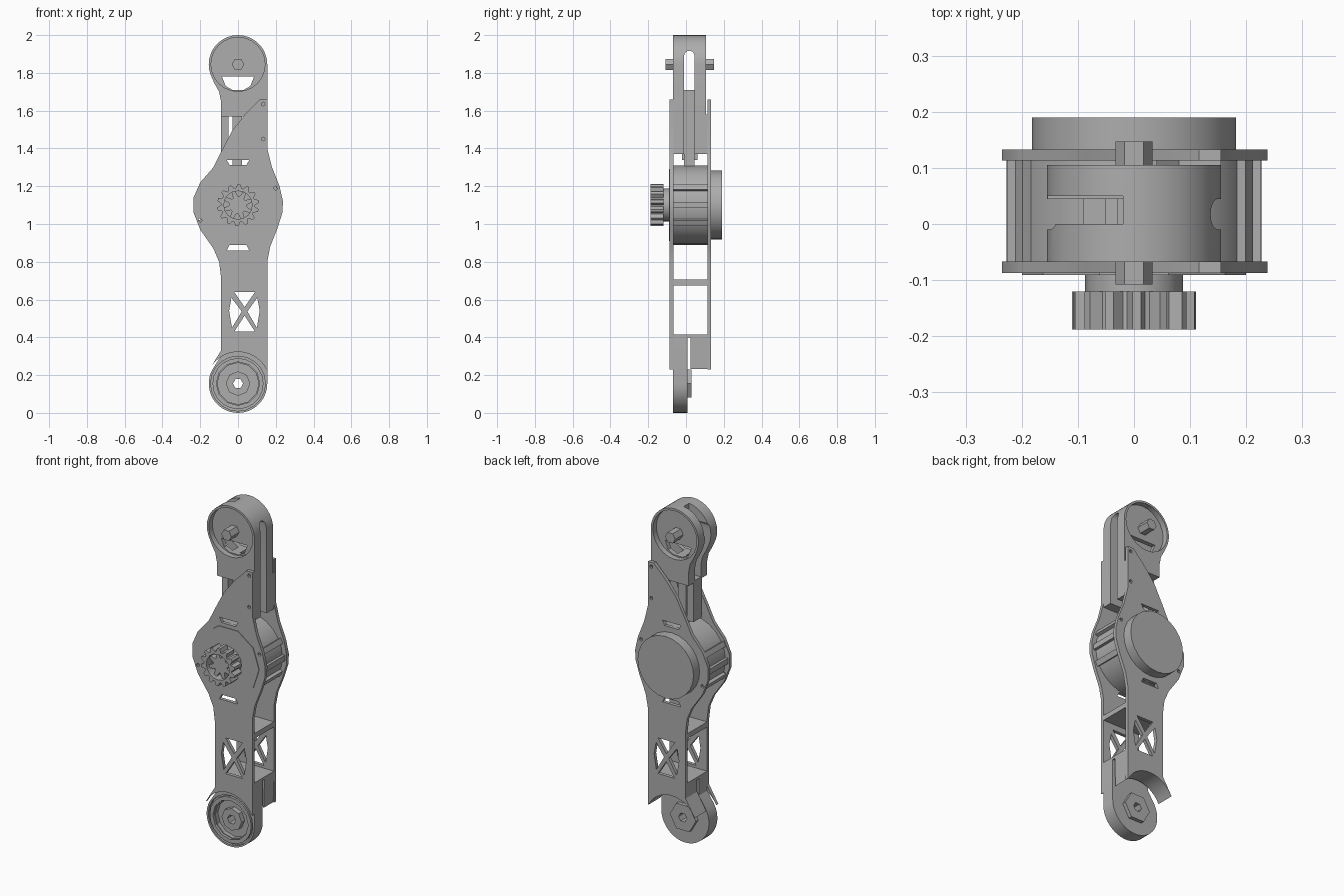
import bpy, bmesh, math
from mathutils import Vector

if "Cube" in bpy.data.objects:
    bpy.data.objects.remove(bpy.data.objects["Cube"])

GREY = (0.42, 0.42, 0.42, 1)
mat = bpy.data.materials.new("plain grey")
mat.use_nodes = True
mat.diffuse_color = GREY
mat.node_tree.nodes["Principled BSDF"].inputs["Base Color"].default_value = GREY

HUB, TOP, FOOT = (0, 1.1), (0, 1.845), (0, 0.155)


def arc(c, r, a0, a1, n):
    """Points on an arc in the x-z plane, angles in degrees."""
    angles = [math.radians(a0 + (a1 - a0) * i / n) for i in range(n + 1)]
    return [(c[0] + r * math.cos(a), c[1] + r * math.sin(a)) for a in angles]


def disc(c, r, n=32):
    return arc(c, r, 0, 360, n)[:-1]


def rect(x0, x1, z0, z1):
    return [(x0, z0), (x1, z0), (x1, z1), (x0, z1)]


def prism(name, pts, lo, hi, axis="y"):
    """Extrude an outline along y (points are x, z) or x (points are y, z)."""
    def place(p, d):
        return (p[0], d, p[1]) if axis == "y" else (d, p[0], p[1])
    bm = bmesh.new()
    base = bm.faces.new([bm.verts.new(place(p, lo)) for p in pts])
    ext = bmesh.ops.extrude_face_region(bm, geom=[base])
    moved = [v for v in ext["geom"] if isinstance(v, bmesh.types.BMVert)]
    shift = Vector(place((0, 0), hi - lo))
    bmesh.ops.translate(bm, vec=shift, verts=moved)
    bmesh.ops.recalc_face_normals(bm, faces=bm.faces)
    mesh = bpy.data.meshes.new(name)
    bm.to_mesh(mesh)
    bm.free()
    mesh.materials.append(mat)
    ob = bpy.data.objects.new(name, mesh)
    bpy.context.collection.objects.link(ob)
    return ob


def cut(ob, *cutters):
    """Cut prisms given as (points, lo, hi[, axis]) out of an object."""
    bpy.context.view_layer.objects.active = ob
    for c in cutters:
        tool = prism("cutter", *c)
        tool.hide_render = True
        mod = ob.modifiers.new("cut", "BOOLEAN")
        mod.operation, mod.solver, mod.object = "DIFFERENCE", "EXACT", tool
        bpy.ops.object.modifier_apply(modifier=mod.name)
        bpy.data.objects.remove(tool)
    return ob


# Side plates: waisted outline, slanted top and an arched lower end
outline = [(0.155, 0.23), (0.155, 0.8), (0.17, 0.88), (0.21, 0.98), (0.235, 1.06),
           (0.238, 1.12), (0.22, 1.2), (0.18, 1.3), (0.155, 1.4), (0.155, 1.66),
           (0.116, 1.66), (0.037, 1.58), (-0.03, 1.495), (-0.085, 1.39),
           (-0.13, 1.3), (-0.2, 1.22), (-0.235, 1.14), (-0.235, 1.06),
           (-0.2, 0.97), (-0.13, 0.87), (-0.1, 0.8), (-0.09, 0.72), (-0.09, 0.33)]
outline += arc(FOOT, 0.168, 153, 27, 14)
windows = [[(-0.02, 0.64), (0.09, 0.64), (0.035, 0.56)],
           [(-0.02, 0.43), (0.09, 0.43), (0.035, 0.515)],
           [(-0.035, 0.61), (-0.047, 0.54), (-0.032, 0.45), (0.02, 0.537)],
           [(0.102, 0.61), (0.115, 0.54), (0.1, 0.45), (0.05, 0.537)]]
notches = [[(-0.06, HUB[1] + s * 0.24), (0.06, HUB[1] + s * 0.24), (0.045, HUB[1] + s * 0.212),
            (-0.045, HUB[1] + s * 0.212)] for s in (-1, 1)]
screws = [disc(p, 0.01, 8) for p in ((0.133, 1.635), (0.133, 1.45), (0.2, 1.19), (-0.2, 1.02))]
for name, lo in (("front_plate", -0.087), ("back_plate", 0.113)):
    cut(prism(name, outline, lo, lo + 0.02),
        *[(p, lo - 0.02, lo + 0.04) for p in windows + notches + screws])

# Motor drum between the plates, with ribs on both sides
prism("motor_drum", disc(HUB, 0.21, 24), -0.068, 0.114)
for side in (0, 180):
    for a in (-25, 0, 25):
        pts = arc(HUB, 0.2, side + a - 4, side + a + 4, 2) + arc(HUB, 0.227, side + a + 4, side + a - 4, 2)
        prism("motor_rib", pts, -0.068, 0.114)
prism("motor_cap", disc(HUB, 0.182, 24), 0.13, 0.19)
prism("front_bearing_plate", disc(HUB, 0.2, 10), -0.091, -0.08)

# Output pinion: hub, toothed ring and a star inside it
prism("pinion_hub", disc(HUB, 0.087, 16), -0.125, -0.085)


def toothed(n, r_out, r_in):
    pts = []
    for i in range(n):
        for r, f in ((r_in, 0), (r_out, 0.25), (r_out, 0.55), (r_in, 0.8)):
            a = 2 * math.pi * (i + f) / n
            pts.append((HUB[0] + r * math.cos(a), HUB[1] + r * math.sin(a)))
    return pts


cut(prism("pinion", toothed(14, 0.111, 0.09), -0.188, -0.12),
    (disc(HUB, 0.075, 16), -0.2, -0.135))
prism("pinion_star", toothed(8, 0.075, 0.045), -0.165, -0.13)

# Upper fork: rounded head, recessed faces, belt slot from side to side
head = [(0.155, 1.57), (0.155, 1.845)] + arc(TOP, 0.155, 0, 200, 20)[1:]
head += [(-0.125, 1.745), (-0.1, 1.7), (-0.09, 1.65), (-0.09, 1.57)]
window = [(-0.085, 1.78), (0.085, 1.78), (0.065, 1.73), (0.03, 1.71), (-0.03, 1.71), (-0.065, 1.73)]
slot = [(-0.01, 1.3), (0.045, 1.3)] + arc((0.0175, 1.89), 0.0275, 0, 180, 8)
cut(prism("upper_fork", head, -0.068, 0.105),
    (disc(TOP, 0.143, 24), -0.1, -0.035), (disc(TOP, 0.143, 24), 0.072, 0.15),
    (window, -0.1, 0.15), (slot, -0.3, 0.3, "x"),
    (rect(0, 0.05, 1.85, 2.1), -0.3, -0.02, "x"))

# Fork legs running down between the plates
for y0, y1 in ((-0.068, -0.01), (0.045, 0.113)):
    prism("fork_leg", [(0.08, 1.58), (0.155, 1.58), (0.155, 1.37), (0.04, 1.37)], y0, y1)
prism("fork_strip", rect(-0.09, -0.05, 1.34, 1.58), -0.02, 0.06)
prism("fork_spine", rect(-0.03, 0.02, 1.29, 1.71), -0.01, 0.045)
for y0, y1 in ((-0.108, -0.03), (0.07, 0.147)):
    prism("fork_pin", disc(TOP, 0.033, 6), y0, y1)

# Cross shelves bracing the plates
prism("middle_shelf", rect(-0.09, 0.155, 0.675, 0.705), -0.068, 0.114)
prism("lower_shelf", rect(-0.09, 0.155, 0.4, 0.415), -0.068, 0.114)

# Lower link: rounded end with ring grooves, a rear boss and an axle hole
link = [(0.155, 0.4), (-0.09, 0.4), (-0.09, 0.3)] + arc(FOOT, 0.155, 150, 360, 24)
groove_tools = [(disc(FOOT, 0.145, 20), -0.1, -0.055), (disc(FOOT, 0.11, 12), -0.1, -0.03)]
bore = (disc(FOOT, 0.027, 6), -0.1, 0.1)
cut(prism("lower_link", link, -0.07, 0.008), *groove_tools, bore)
cut(prism("wheel_ring", disc(FOOT, 0.135, 20), -0.07, -0.05),
    (disc(FOOT, 0.115, 12), -0.1, 0))
cut(prism("front_axle_collar", disc(FOOT, 0.065, 8), -0.06, -0.025), bore)
cut(prism("rear_axle_boss", disc(FOOT, 0.085, 6), 0.005, 0.03), bore)

# Arched foot block behind the lower link
foot = [(0.155, 0.4), (-0.09, 0.4), (-0.09, 0.33)] + arc(FOOT, 0.168, 153, 27, 14)
prism("foot_block", foot, 0.025, 0.114)

# Smooth the round walls and keep the crisp edges
bpy.ops.object.select_all(action="DESELECT")
for ob in bpy.context.scene.objects:
    if ob.type == "MESH":
        ob.select_set(True)
        bpy.context.view_layer.objects.active = ob
bpy.ops.object.shade_smooth_by_angle(angle=math.radians(25))
